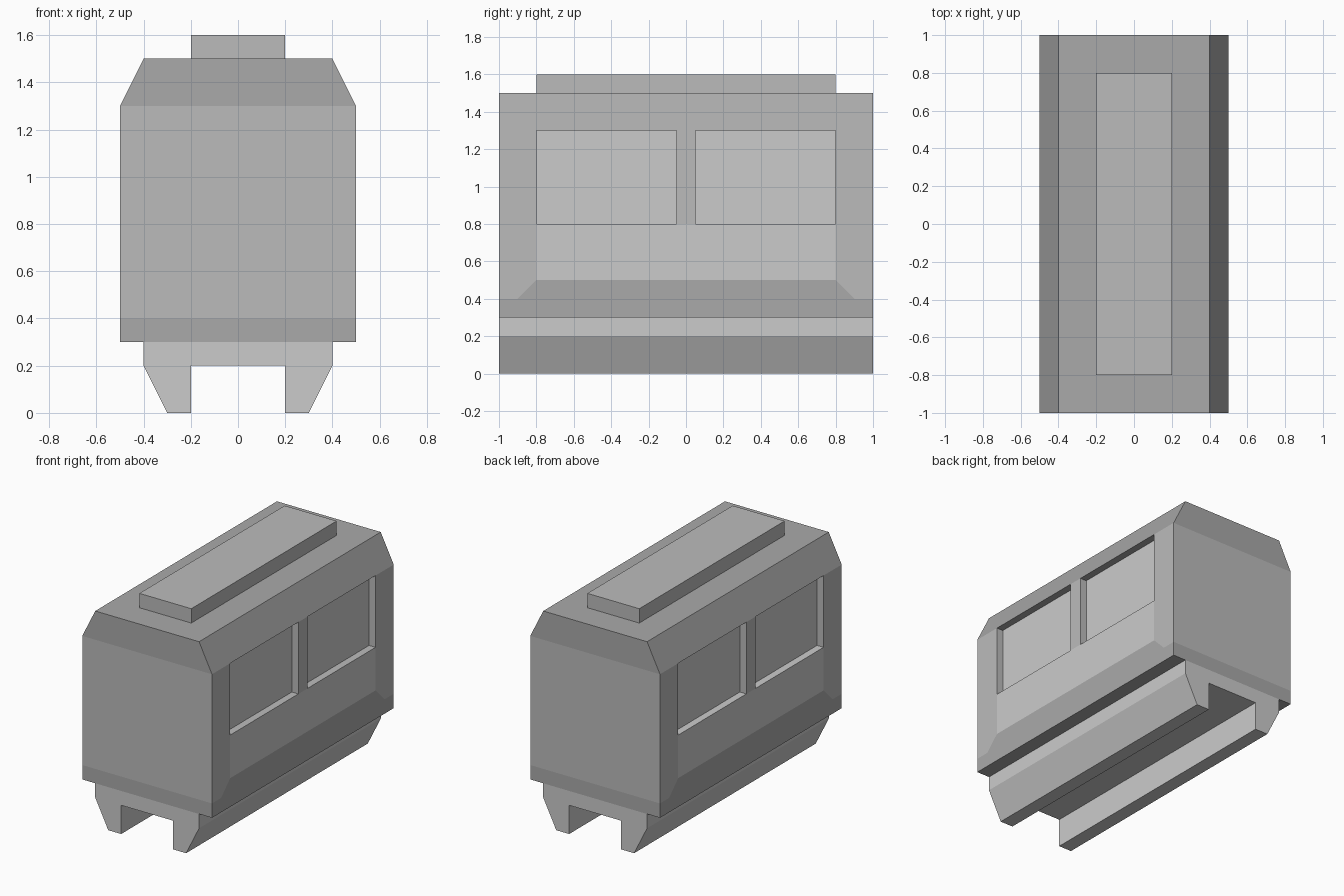
import bpy, bmesh
from mathutils import Vector

if "Cube" in bpy.data.objects:
    bpy.data.objects.remove(bpy.data.objects["Cube"])


def grey(name, v):
    m = bpy.data.materials.new(name)
    m.diffuse_color = (v, v, v, 1)
    m.use_nodes = True
    m.node_tree.nodes["Principled BSDF"].inputs["Base Color"].default_value = m.diffuse_color
    return m


BODY, DARK, PANEL, GLASS = range(4)
mats = [grey("body_grey", .5), grey("dark_trim", .4),
        grey("pale_panel", .8), grey("glass_grey", .62)]


def finish(bm, name, materials):
    bmesh.ops.recalc_face_normals(bm, faces=bm.faces)
    me = bpy.data.meshes.new(name)
    bm.to_mesh(me)
    bm.free()
    for m in materials:
        me.materials.append(m)
    ob = bpy.data.objects.new(name, me)
    bpy.context.collection.objects.link(ob)
    return ob


def prism(half_profile, y):
    """Mirror a right-half (x, z) profile and extrude it from -y to y."""
    pts = half_profile + [(-x, z) for x, z in reversed(half_profile)]
    bm = bmesh.new()
    face = bm.faces.new([bm.verts.new((x, -y, z)) for x, z in pts])
    ext = bmesh.ops.extrude_face_region(bm, geom=[face], use_keep_orig=True)
    verts = [v for v in ext["geom"] if isinstance(v, bmesh.types.BMVert)]
    bmesh.ops.translate(bm, verts=verts, vec=(0, 2 * y, 0))
    bmesh.ops.recalc_face_normals(bm, faces=bm.faces)
    return bm


def cut(bm, co, no, top=9):
    """Split the faces lying below height top along a plane."""
    faces = [f for f in bm.faces if f.calc_center_median().z < top]
    geom = set(faces)
    for f in faces:
        geom.update(f.edges, f.verts)
    bmesh.ops.bisect_plane(bm, geom=list(geom), plane_co=co, plane_no=no)


# Carriage body: chamfered box split along the window and paint lines
bm = prism([(.5, .3), (.5, 1.3), (.4, 1.5)], 1)
for z in (.4, .5, .8, 1.3):
    cut(bm, (0, 0, z), (0, 0, 1))
for y in (-.8, -.05, .05, .8):
    cut(bm, (0, y, 0), (0, 1, 0))
for s in (-1, 1):
    cut(bm, (0, s * .9, .4), (0, s, 1), top=.5)

# Paint zones
for f in bm.faces:
    c = f.calc_center_median()
    y = abs(c.y)
    if c.z < .4 or c.z > 1.3:
        f.material_index = DARK
    elif abs(c.x) > .49:
        if c.z < .5 and y + c.z < 1.3:
            f.material_index = DARK
        elif .5 < c.z < .8 and y < .8:
            f.material_index = PANEL
        elif c.z > .8 and .05 < y < .8:
            f.material_index = GLASS

# Recessed windows on both sides
for s in (-1, 1):
    panes = [f for f in bm.faces if f.material_index == GLASS
             and f.calc_center_median().x * s > .49]
    ext = bmesh.ops.extrude_face_region(bm, geom=panes)
    verts = [v for v in ext["geom"] if isinstance(v, bmesh.types.BMVert)]
    left = [f for f in panes if f.is_valid]
    if left:
        bmesh.ops.delete(bm, geom=left, context='FACES_ONLY')
    bmesh.ops.translate(bm, verts=verts, vec=Vector((-s * .05, 0, 0)))
for f in bm.faces:
    c = f.calc_center_median()
    if f.material_index == GLASS and abs(c.x) > .46:
        f.material_index = BODY  # window reveals
finish(bm, "carriage_body", mats)

# Roof unit
finish(prism([(.2, 1.5), (.2, 1.6)], .8), "roof_unit", [mats[BODY]])

# Undercarriage with two tapered skids
finish(prism([(.2, .2), (.2, 0), (.3, 0), (.4, .2), (.4, .3)], 1),
       "undercarriage", [mats[GLASS]])
